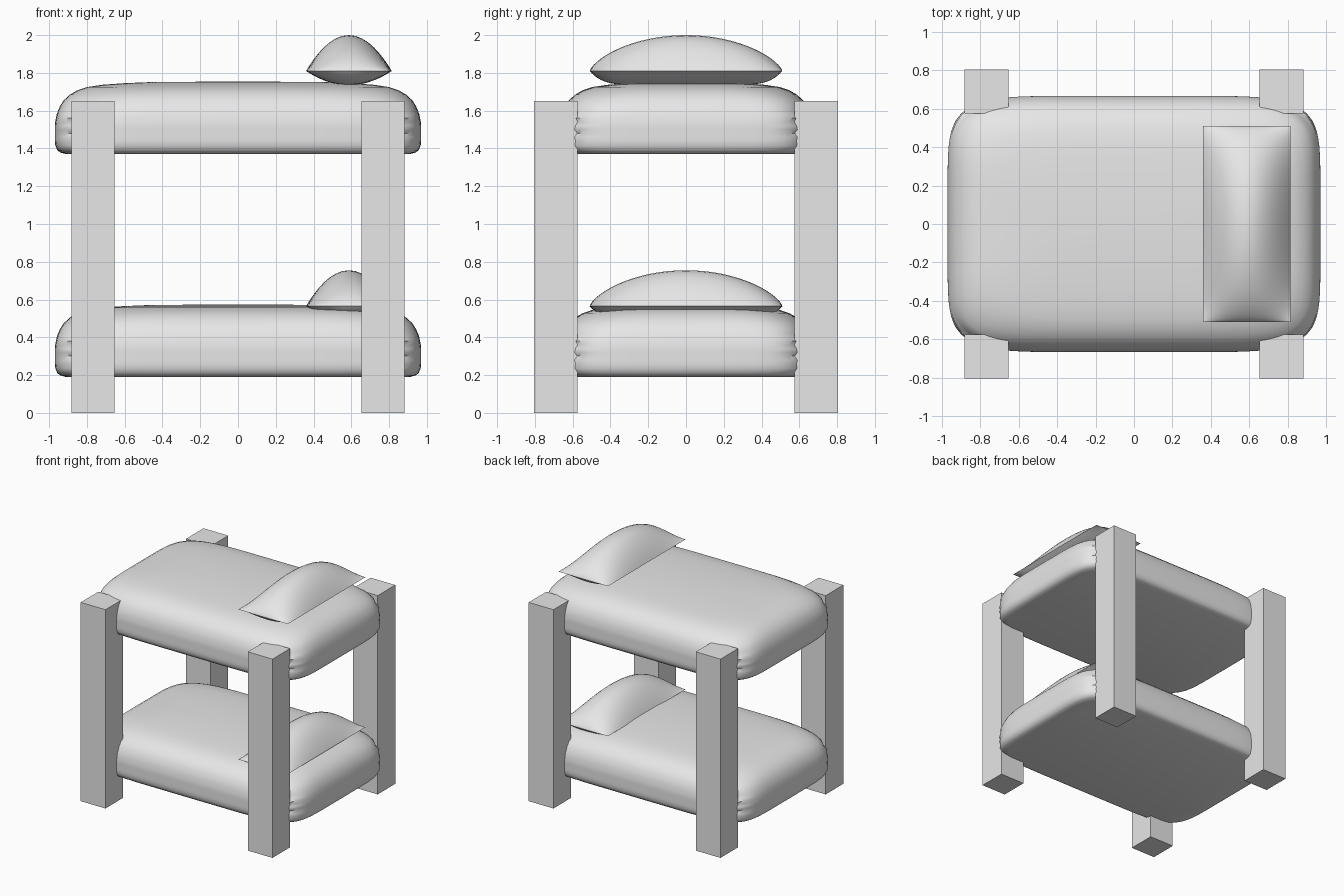
import bpy, bmesh, math

if "Cube" in bpy.data.objects:
    bpy.data.objects.remove(bpy.data.objects["Cube"])

grey = bpy.data.materials.new("light grey")
grey.diffuse_color = (0.8, 0.8, 0.8, 1)
grey.use_nodes = True
grey.node_tree.nodes["Principled BSDF"].inputs["Base Color"].default_value = grey.diffuse_color


def finish(name, bm, smooth=None):
    bmesh.ops.recalc_face_normals(bm, faces=bm.faces)
    mesh = bpy.data.meshes.new(name)
    bm.to_mesh(mesh)
    bm.free()
    mesh.materials.append(grey)
    obj = bpy.data.objects.new(name, mesh)
    bpy.context.collection.objects.link(obj)
    if smooth:
        bpy.ops.object.select_all(action='DESELECT')
        obj.select_set(True)
        bpy.context.view_layer.objects.active = obj
        bpy.ops.object.shade_smooth_by_angle(angle=math.radians(smooth))
    return obj


def post(name, sx, sy):
    bm = bmesh.new()
    bmesh.ops.create_cube(bm, size=1)
    for v in bm.verts:
        v.co.x = sx * 0.767 + v.co.x * 0.227
        v.co.y = sy * 0.69 + v.co.y * 0.23
        v.co.z = (v.co.z + 0.5) * 1.65
    finish(name, bm)


# (height, inset from the outline, squareness of the outline)
PROFILE = [(0, 0.06, 6.5), (0.008, 0.03, 6.5), (0.02, 0.014, 6.5), (0.045, 0.003, 6.5),
           (0.07, 0, 6.5), (0.09, 0, 6.5), (0.11, 0, 6.5), (0.13, 0, 6.5), (0.15, 0, 6.5),
           (0.17, 0.002, 6.5), (0.19, 0.006, 6.5), (0.21, 0.01, 6.4), (0.23, 0.017, 6.2),
           (0.255, 0.028, 6), (0.285, 0.047, 5.7), (0.315, 0.08, 5.3), (0.338, 0.12, 4.9),
           (0.355, 0.17, 4.6), (0.367, 0.25, 4.3), (0.375, 0.36, 4), (0.381, 0.5, 3.8)]


def mattress(name, base):
    bm = bmesh.new()
    n = 96
    rings = []
    for z, inset, power in PROFILE:
        ring = []
        for i in range(n):
            a = 2 * math.pi * i / n
            c, s = math.cos(a), math.sin(a)
            x = math.copysign(abs(c) ** (2 / power), c) * (0.97 - inset)
            y = math.copysign(abs(s) ** (2 / power), s) * (0.667 - inset)
            # Small pinched folds on the lower side walls beside the posts
            if 0.06 < z < 0.24:
                fold = abs(math.sin(2 * a)) ** 4
                k = 1 - 0.007 * fold * (1 + math.cos(2 * math.pi * z / 0.055))
                x, y = x * k, y * k
            ring.append(bm.verts.new((x, y, base + z)))
        rings.append(ring)
    for low, high in zip(rings, rings[1:]):
        for i in range(n):
            j = (i + 1) % n
            bm.faces.new((low[i], low[j], high[j], high[i]))
    # Flat underside and shallow crown
    bm.faces.new(rings[0][::-1])
    top = bm.verts.new((0, 0, base + 0.385))
    for i in range(n):
        bm.faces.new((rings[-1][i], rings[-1][(i + 1) % n], top))
    finish(name, bm, 50)


def pillow(name, seam):
    bm = bmesh.new()
    nx, ny = 20, 32

    def sheet(height):
        grid = []
        for i in range(nx + 1):
            u = -math.cos(math.pi * i / nx)
            row = []
            for j in range(ny + 1):
                v = -math.cos(math.pi * j / ny)
                row.append(bm.verts.new((0.587 + 0.227 * u, 0.51 * v, seam + height(u, v))))
            grid.append(row)
        for i in range(nx):
            for j in range(ny):
                bm.faces.new((grid[i][j], grid[i + 1][j], grid[i + 1][j + 1], grid[i][j + 1]))

    # Puffed upper side, and underside flattened against the mattress
    sheet(lambda u, v: 0.19 * max(0, 1 - u * u) * max(0, 1 - v * v) ** 0.7)
    sheet(lambda u, v: -0.075 * max(0, 1 - u * u) * max(0, 1 - v ** 8))
    bmesh.ops.remove_doubles(bm, verts=bm.verts, dist=0.0001)
    finish(name, bm, 45)


# Four corner posts
for sx, side in ((-1, "left"), (1, "right")):
    for sy, end in ((-1, "front"), (1, "back")):
        post(f"{end}_{side}_post", sx, sy)

# Two bunks
mattress("lower_mattress", 0.19)
mattress("upper_mattress", 1.37)
pillow("lower_pillow", 0.565)
pillow("upper_pillow", 1.81)
